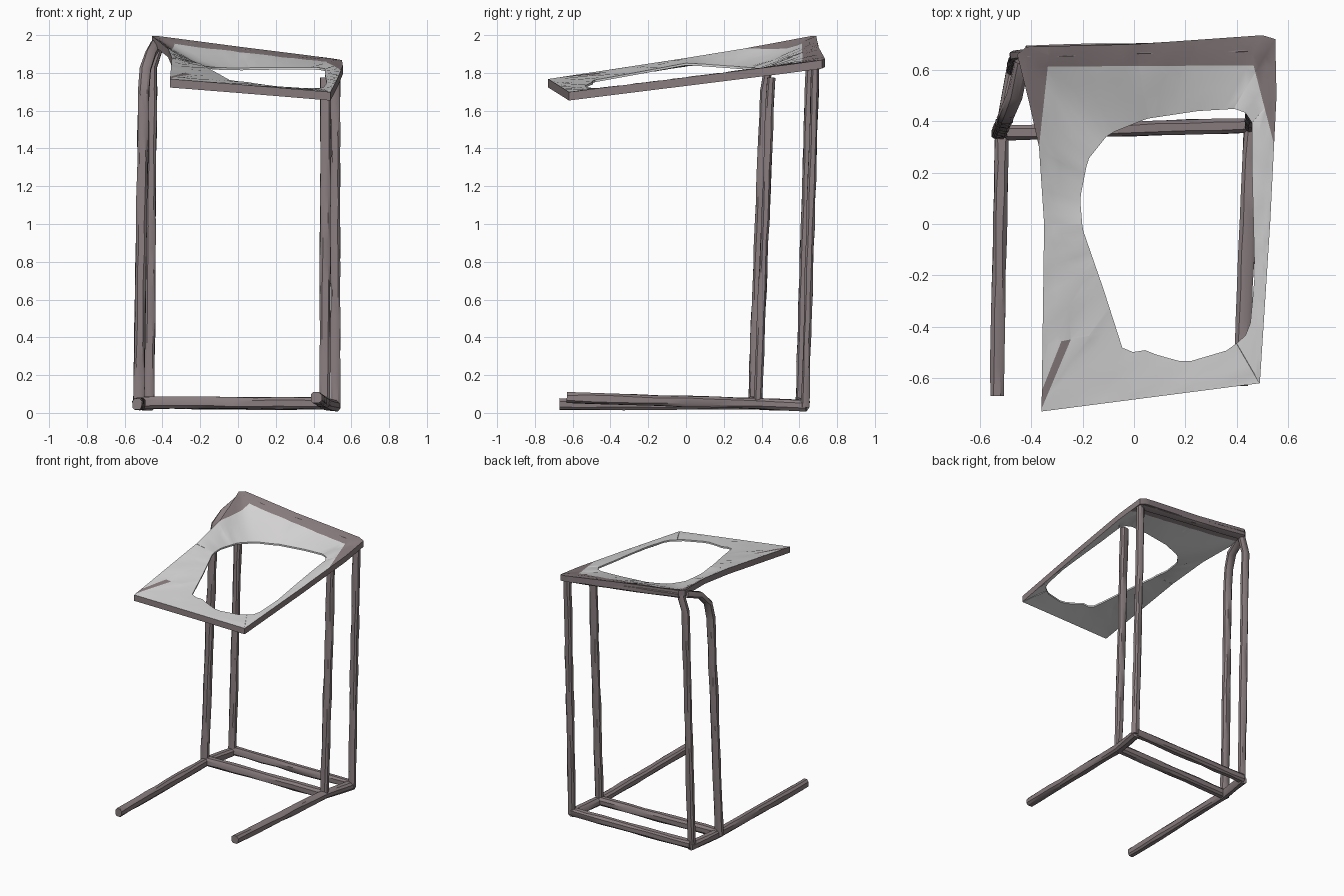
import bpy, bmesh, math, random
from mathutils import Vector

random.seed(4)
cube = bpy.data.objects.get("Cube")
if cube:
    bpy.data.objects.remove(cube)


def material(name, color):
    m = bpy.data.materials.new(name)
    m.use_nodes = True
    m.diffuse_color = (*color, 1)
    m.node_tree.nodes["Principled BSDF"].inputs["Base Color"].default_value = (*color, 1)
    return m


MAUVE = material("mauve grey metal", (0.25, 0.205, 0.212))
LIGHT = material("light grey top", (0.68, 0.67, 0.67))


def finish(bm, name, mats):
    bmesh.ops.recalc_face_normals(bm, faces=bm.faces)
    mesh = bpy.data.meshes.new(name)
    bm.to_mesh(mesh)
    bm.free()
    for m in mats:
        mesh.materials.append(m)
    ob = bpy.data.objects.new(name, mesh)
    bpy.context.collection.objects.link(ob)
    bpy.ops.object.select_all(action="DESELECT")
    ob.select_set(True)
    bpy.context.view_layer.objects.active = ob
    bpy.ops.object.shade_smooth_by_angle(angle=math.radians(35))
    return ob


def bar(name, path, width, depth, wobble=0.003):
    """Slightly hand-worn tube with a rounded square section along a path."""
    pts = [Vector(p) for p in path]
    line = []
    for a, b in zip(pts, pts[1:]):
        n = max(1, round((b - a).length / 0.12))
        line += [a.lerp(b, i / n) for i in range(n)]
    line.append(pts[-1])
    bm = bmesh.new()
    rings = []
    for i, p in enumerate(line):
        d = (line[min(i + 1, len(line) - 1)] - line[max(i - 1, 0)]).normalized()
        ref = Vector((1, 0, 0)) if abs(d.x) < 0.7 else Vector((0, 1, 0))
        v = d.cross(ref).normalized()
        u = v.cross(d)
        ring = []
        for k in range(8):
            a = math.tau * (k + 0.5) / 8
            # squared-off circle
            cu, cv = [math.copysign(abs(c) ** 0.7, c) for c in (math.cos(a), math.sin(a))]
            off = u * cu * width / 2 + v * cv * depth / 2
            ring.append(bm.verts.new(p + off + u * random.uniform(-wobble, wobble)
                                     + v * random.uniform(-wobble, wobble)))
        rings.append(ring)
    for r, s in zip(rings, rings[1:]):
        for k in range(8):
            bm.faces.new((r[k], r[k - 1], s[k - 1], s[k]))
    bm.faces.new(rings[0])
    bm.faces.new(rings[-1])
    return finish(bm, name, [MAUVE])


# Base: two floor rails and two cross bars
bar("left_floor_rail", [(0.415, -0.63, 0.08), (0.46, 0.38, 0.05), (0.51, 0.64, 0.038)], 0.065, 0.06)
bar("right_floor_rail", [(-0.535, -0.67, 0.045), (-0.515, 0.35, 0.05), (-0.465, 0.62, 0.04)], 0.055, 0.065)
bar("front_cross_bar", [(-0.52, 0.355, 0.055), (0.46, 0.385, 0.05)], 0.06, 0.065)
bar("back_cross_bar", [(-0.47, 0.61, 0.05), (0.51, 0.63, 0.045)], 0.055, 0.06)

# Leaning posts
bar("left_front_post", [(0.46, 0.38, 0.04), (0.465, 0.45, 1.775)], 0.06, 0.045)
bar("left_back_post", [(0.515, 0.63, 0.03), (0.515, 0.685, 1.84)], 0.055, 0.045)
bar("right_front_post", [(-0.525, 0.35, 0.04), (-0.5, 0.415, 1.7), (-0.49, 0.435, 1.82),
                         (-0.465, 0.5, 1.9), (-0.435, 0.63, 1.95)], 0.06, 0.047)
bar("right_back_post", [(-0.47, 0.6, 0.03), (-0.455, 0.655, 1.83), (-0.415, 0.66, 1.96)], 0.055, 0.045)

# Back rail under the top
bar("top_back_rail", [(-0.42, 0.665, 1.955), (0.52, 0.69, 1.838)], 0.06, 0.05)

# Tilted, sagging top with a large worn hole
OUTER = [(-0.36, -0.73), (0.49, -0.62), (0.53, 0), (0.555, 0.5), (0.55, 0.72), (0.5, 0.735),
         (0, 0.7), (-0.42, 0.69), (-0.455, 0.66), (-0.41, 0.48), (-0.37, 0.3), (-0.35, 0)]
HOLE = [(-0.03, -0.53), (-0.01, -0.5), (0.04, -0.49), (0.09, -0.51), (0.2, -0.54), (0.37, -0.49),
        (0.45, -0.42), (0.47, -0.2), (0.46, 0.2), (0.46, 0.4), (0.42, 0.45), (0.25, 0.44),
        (0.05, 0.41), (-0.1, 0.35), (-0.18, 0.25), (-0.21, 0.1), (-0.2, -0.02), (-0.12, -0.25)]
CENTRE = Vector((0.13, 0))


def ray_hit(poly, ang):
    d = Vector((math.cos(ang), math.sin(ang)))
    best = 0
    for i in range(len(poly)):
        a, b = Vector(poly[i - 1]) - CENTRE, Vector(poly[i]) - CENTRE
        e = b - a
        den = d.cross(e)
        if abs(den) > 1e-9:
            t, s = a.cross(e) / den, a.cross(d) / den
            if -1e-6 <= s <= 1 + 1e-6:
                best = max(best, t)
    return CENTRE + d * best


def plane_z(x, y):
    return 1.838 - 0.117 * x + y * (0.145 - 0.026 * x)


angles = {round(math.tau * i / 72 - math.pi, 4) for i in range(72)}
angles |= {round(math.atan2(y, x - CENTRE.x), 4) for x, y in OUTER}
angles = sorted(angles)
steps = [0, 0.1, 0.25, 0.45, 0.7, 1]
bm = bmesh.new()
upper, lower = [], []
for t in steps:
    up, lo = [], []
    for a in angles:
        p = ray_hit(OUTER, a).lerp(ray_hit(HOLE, a), t)
        back = min(max(p.y / 0.4, 0), 1)
        sag = t ** 1.2 * (0.01 + back * (0.06 - 0.12 * p.x))
        z = plane_z(p.x, p.y) - sag
        if 0 < t < 1:
            z += random.uniform(-0.003, 0.003)
        up.append(bm.verts.new((p.x, p.y, z)))
        lo.append(bm.verts.new((p.x, p.y, z - 0.045 + 0.033 * t)))
    upper.append(up)
    lower.append(lo)


def strip(r, s, index):
    for k in range(len(r)):
        f = bm.faces.new((r[k - 1], r[k], s[k], s[k - 1]))
        f.material_index = index


for i in range(len(steps) - 1):
    strip(upper[i], upper[i + 1], 1)
    strip(lower[i], lower[i + 1], 1)
strip(upper[0], lower[0], 0)
strip(upper[-1], lower[-1], 1)
bmesh.ops.recalc_face_normals(bm, faces=bm.faces)


def beyond(line, x, y):
    """True to the left of a directed line in plan."""
    a, b = Vector(line[0]), Vector(line[1])
    return (b - a).cross(Vector((x, y)) - a) > 0


# Cut the top along the edges of its worn dark borders, then colour them
BACK = ((0.5, 0.618), (-0.5, 0.612))
BACK = (BACK[1], BACK[0])
SIDE = ((-0.37, 0.3), (-0.335, 0.62))
CORNER = ((0.535, 0.35), (0.47, 0.6))
CORNER = (CORNER[1], CORNER[0])
PATCH_IN = ((-0.342, -0.677), (-0.28, -0.53))
PATCH_OUT = ((-0.35, -0.627), (-0.28, -0.45))
PATCH_END = ((-0.25, -0.45), (-0.35, -0.47))
for a, b in (BACK, SIDE, CORNER, PATCH_IN, PATCH_OUT, PATCH_END):
    bmesh.ops.bisect_plane(bm, geom=bm.verts[:] + bm.edges[:] + bm.faces[:], dist=1e-5,
                           plane_co=(*a, 0), plane_no=(a[1] - b[1], b[0] - a[0], 0))
for f in bm.faces:
    x, y, _ = f.calc_center_median()
    back = beyond(BACK, x, y)
    side = beyond(SIDE, x, y) and y > 0.25
    corner = not beyond(CORNER, x, y) and x > 0.4 and y > 0.3
    corner = x > 0.4 and y > 0.3 and beyond(CORNER, x, y)
    patch = (beyond(PATCH_IN, x, y) and not beyond(PATCH_OUT, x, y)
             and beyond(PATCH_END, x, y) and y < -0.4)
    if back or (f.normal.z > 0.2 and (side or corner or patch)):
        f.material_index = 0
finish(bm, "tilted_top", [MAUVE, LIGHT])
